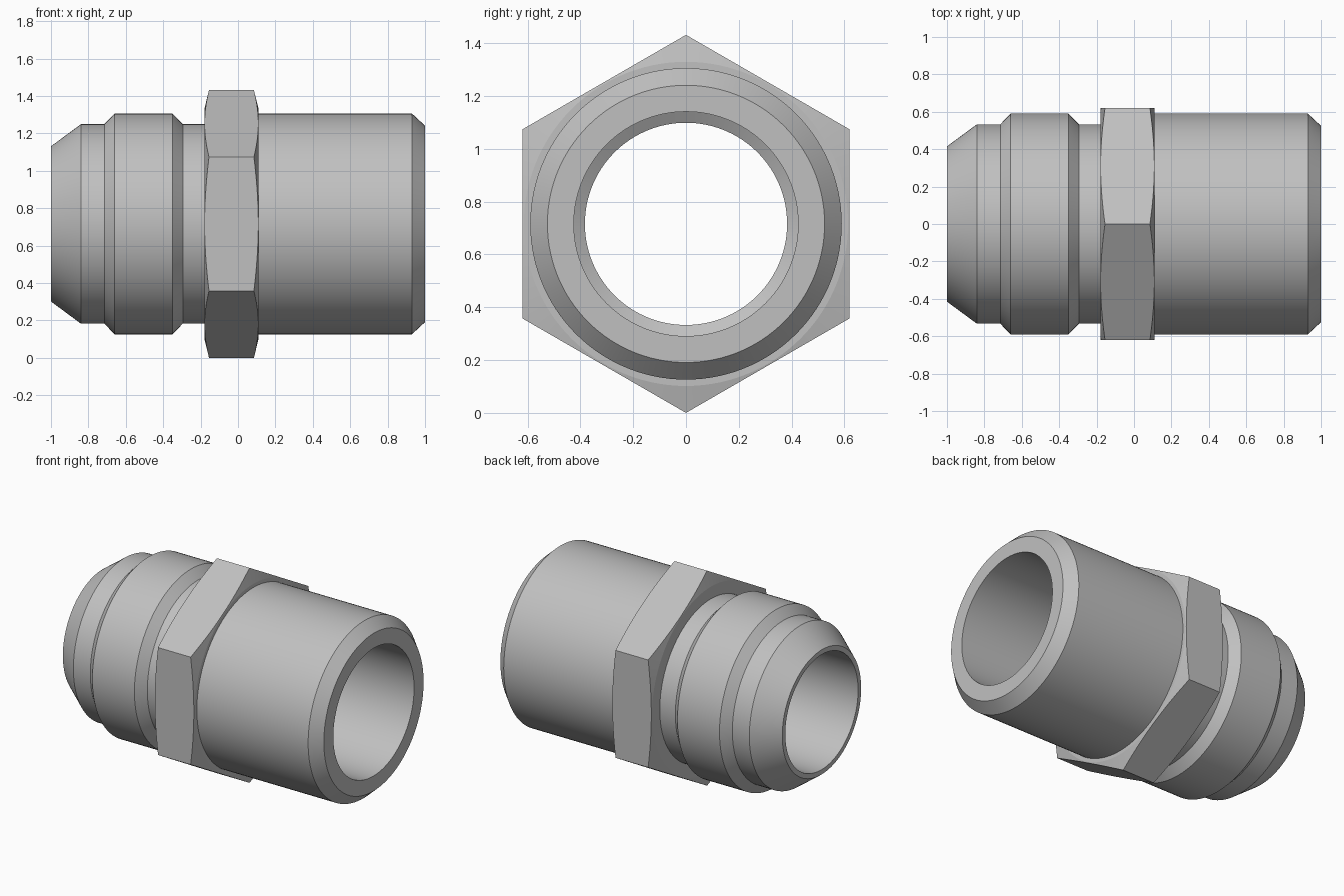
import bpy, bmesh
from math import pi, cos, sin, radians

if "Cube" in bpy.data.objects:
    bpy.data.objects.remove(bpy.data.objects["Cube"], do_unlink=True)

SEGMENTS = 120
AXIS_Z = 0.716
APOTHEM = 0.62
CORNER = 0.716

steel = bpy.data.materials.new("grey steel")
steel.use_nodes = True
colour = (0.53, 0.53, 0.53, 1)
steel.diffuse_color = colour
steel.node_tree.nodes["Principled BSDF"].inputs["Base Color"].default_value = colour


def lathe(name, profile_at):
    """Sweep a closed (x, radius) profile, which may vary with angle, around the x axis."""
    bm = bmesh.new()
    rings = []
    for i in range(SEGMENTS):
        a = 2 * pi * i / SEGMENTS
        rings.append([bm.verts.new((x, r * sin(a), AXIS_Z + r * cos(a)))
                      for x, r in profile_at(a)])
    count = len(rings[0])
    for i, ring in enumerate(rings):
        following = rings[(i + 1) % SEGMENTS]
        for j in range(count):
            k = (j + 1) % count
            bm.faces.new((ring[j], ring[k], following[k], following[j]))
    bmesh.ops.recalc_face_normals(bm, faces=bm.faces)
    mesh = bpy.data.meshes.new(name)
    bm.to_mesh(mesh)
    bm.free()
    obj = bpy.data.objects.new(name, mesh)
    bpy.context.collection.objects.link(obj)
    mesh.materials.append(steel)
    bpy.ops.object.select_all(action='DESELECT')
    obj.select_set(True)
    bpy.context.view_layer.objects.active = obj
    bpy.ops.object.shade_smooth_by_angle(angle=radians(10))
    return obj


# Tube: flared nose, collar, neck, plain barrel, then the stepped bore
tube = [(-1, 0.415), (-0.84, 0.533), (-0.715, 0.533), (-0.66, 0.59),
        (-0.35, 0.59), (-0.295, 0.533), (-0.1, 0.533), (-0.1, 0.59),
        (0.93, 0.59), (1, 0.525), (1, 0.425), (0, 0.425),
        (-0.025, 0.383), (-1, 0.383)]
lathe("tube_body", lambda angle: tube)


# Hexagonal nut with conical chamfers on both sides
def hex_profile(angle):
    offset = angle % (pi / 3) - pi / 6
    radius = APOTHEM / cos(offset)
    start = APOTHEM - 0.006
    inset = 0.025 * (radius - start) / (CORNER - start)
    return [(-0.18, 0.5), (-0.18, start), (-0.18 + inset, radius),
            (0.11 - inset, radius), (0.11, start), (0.11, 0.5)]


lathe("hex_nut", hex_profile)
